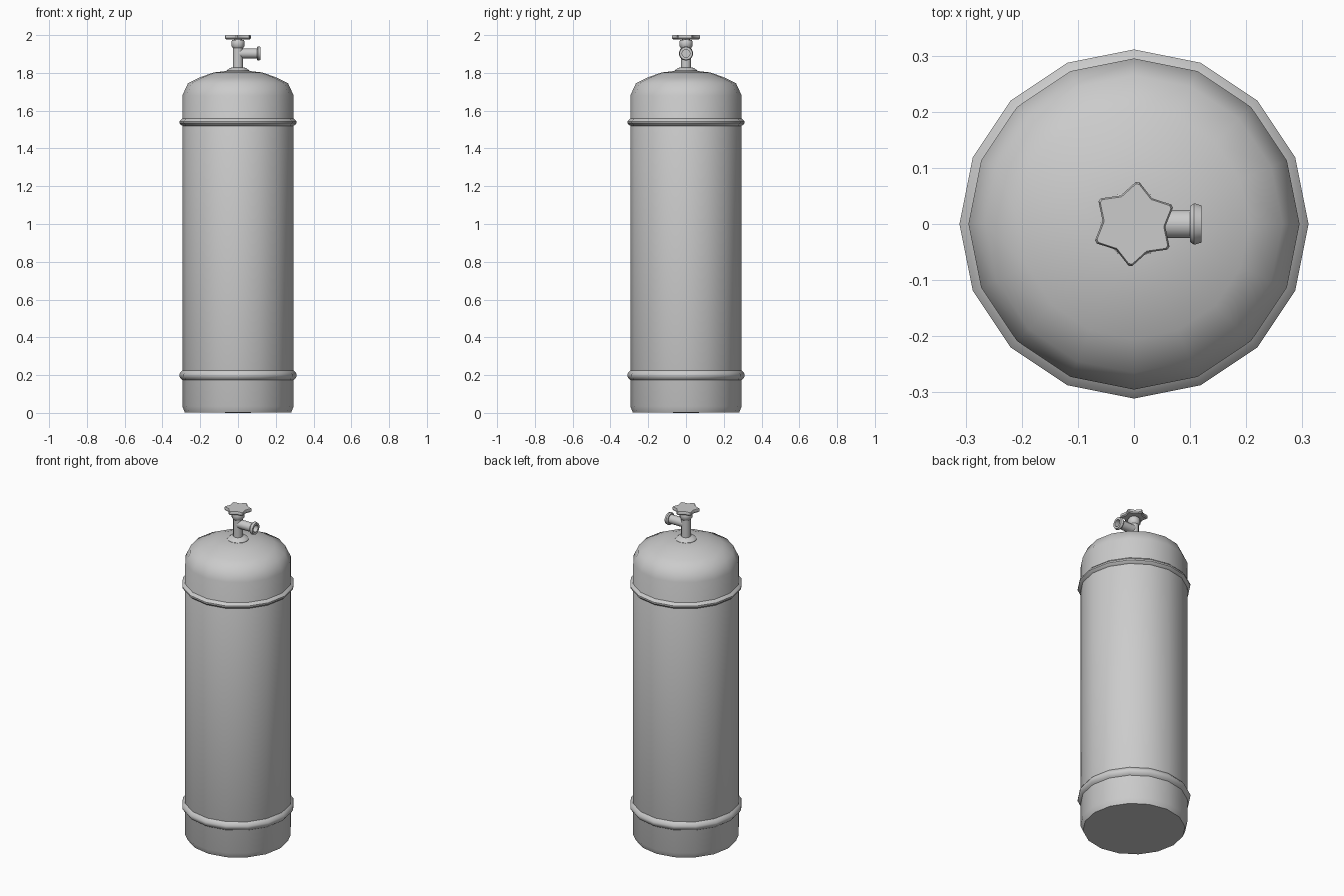
import bpy, bmesh, math
from mathutils import Matrix

if "Cube" in bpy.data.objects:
    bpy.data.objects.remove(bpy.data.objects["Cube"])


def finish(name, bm, angle=40):
    bmesh.ops.recalc_face_normals(bm, faces=bm.faces)
    me = bpy.data.meshes.new(name)
    bm.to_mesh(me)
    bm.free()
    ob = bpy.data.objects.new(name, me)
    bpy.context.collection.objects.link(ob)
    bpy.ops.object.select_all(action='DESELECT')
    ob.select_set(True)
    bpy.context.view_layer.objects.active = ob
    bpy.ops.object.shade_smooth_by_angle(angle=math.radians(angle))
    return ob


def lathe(name, profile, sides, closed=False, matrix=Matrix(), angle=40):
    """Revolve (radius, height) points about z; radius 0 becomes a pole."""
    bm = bmesh.new()
    rings = []
    for r, z in profile:
        if r == 0:
            rings.append([bm.verts.new((0, 0, z))] * sides)
        else:
            rings.append([bm.verts.new((r * math.cos(2 * math.pi * i / sides),
                                        r * math.sin(2 * math.pi * i / sides), z))
                          for i in range(sides)])
    pairs = list(zip(rings, rings[1:]))
    if closed:
        pairs.append((rings[-1], rings[0]))
    for a, b in pairs:
        for i in range(sides):
            j = (i + 1) % sides
            bm.faces.new(list(dict.fromkeys((a[i], a[j], b[j], b[i]))))
    bm.transform(matrix)
    return finish(name, bm, angle)


# Tank body with shallow domed shoulder
lathe("tank_body", [(0, 0), (0.282, 0.003), (0.295, 0.035), (0.295, 1.68),
                    (0.265, 1.745), (0.205, 1.775), (0.13, 1.802),
                    (0.06, 1.81), (0, 1.812)], 16)

# Two bands around the tank
for name, z, h in (("lower_band", 0.2, 0.027), ("upper_band", 1.539, 0.02)):
    lathe(name, [(0.293, z - h), (0.302, z - h * 0.75), (0.311, z - h * 0.25),
                 (0.311, z + h * 0.2), (0.302, z + h * 0.7), (0.293, z + h)],
          16, closed=True)

# Valve collar, stem, nut and spindle
lathe("valve_collar", [(0, 1.80), (0.06, 1.80), (0.06, 1.812), (0.042, 1.827),
                       (0, 1.829)], 12)
lathe("valve_stem", [(0, 1.82), (0.027, 1.82), (0.027, 1.937), (0, 1.937)], 12)
lathe("valve_nut", [(0, 1.93), (0.027, 1.932), (0.035, 1.942), (0.035, 1.966),
                    (0.029, 1.975), (0, 1.975)], 12)
lathe("valve_spindle", [(0, 1.97), (0.022, 1.97), (0.022, 1.985), (0, 1.985)], 10)

# Side outlet with flanged, hollow mouth
turn = Matrix.Translation((0, 0, 1.903)) @ Matrix.Rotation(math.pi / 2, 4, 'Y')
lathe("valve_outlet", [(0, 0), (0.026, 0), (0.026, 0.1), (0.033, 0.1),
                       (0.038, 0.107), (0.034, 0.12), (0.021, 0.12),
                       (0.021, 0.085), (0, 0.085)], 14, matrix=turn)

# Six-pointed hand wheel: blunt tips, sides flaring slightly downward
bm = bmesh.new()
outline = []
for k in range(6):
    for offset, r in ((-2.5, 0.075), (2.5, 0.075), (30, 0.056)):
        a = math.radians(25 + 60 * k + offset)
        outline.append((r * math.cos(a), r * math.sin(a)))
layers = [[bm.verts.new((x * s, y * s, z)) for x, y in outline]
          for s, z in ((0.9, 1.978), (1.0, 1.984), (1.0, 1.994), (0.95, 2.0))]
for lo, hi in zip(layers, layers[1:]):
    for i in range(len(outline)):
        j = (i + 1) % len(outline)
        bm.faces.new((lo[i], lo[j], hi[j], hi[i]))
for layer in (layers[0], layers[-1]):
    bm.faces.new(layer)
finish("hand_wheel", bm, 35)
